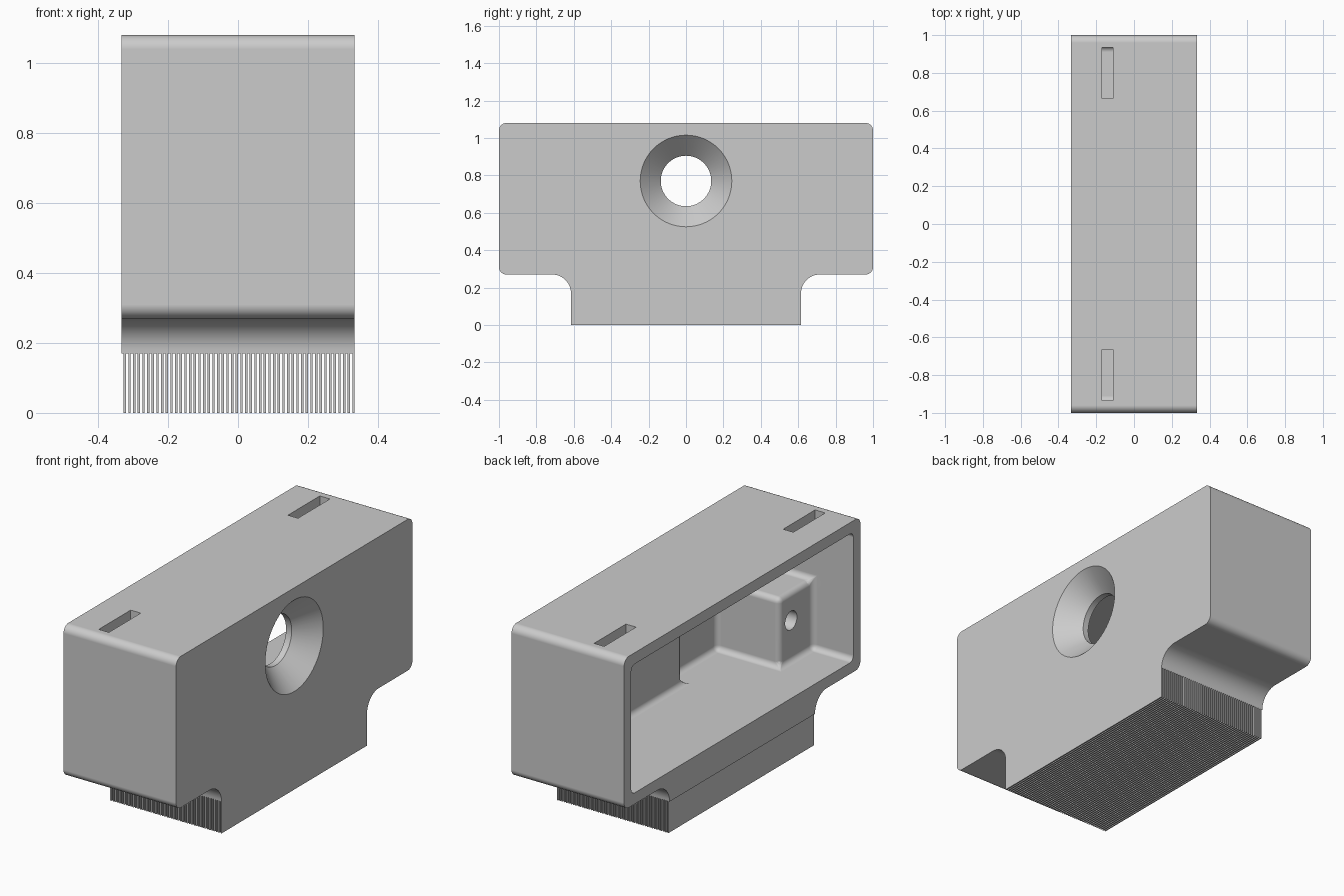
import bpy, bmesh
from math import sin, cos, pi, radians
from mathutils import Vector

old = bpy.data.objects.get("Cube")
if old:
    bpy.data.objects.remove(old, do_unlink=True)

grey = bpy.data.materials.new("plain grey")
grey.use_nodes = True
GREY = (0.6, 0.6, 0.6, 1)
grey.diffuse_color = GREY
grey.node_tree.nodes["Principled BSDF"].inputs["Base Color"].default_value = GREY

HALF = 1 / 3      # half width in x
NECK = 0.615      # half length of the foot in y
NECK_Z = 0.17     # top of the slats


def finish(name, bm):
    bmesh.ops.recalc_face_normals(bm, faces=bm.faces)
    mesh = bpy.data.meshes.new(name)
    bm.to_mesh(mesh)
    bm.free()
    mesh.materials.append(grey)
    obj = bpy.data.objects.new(name, mesh)
    bpy.context.collection.objects.link(obj)
    return obj


def add_box(bm, lo, hi):
    lo, hi = Vector(lo), Vector(hi)
    made = bmesh.ops.create_cube(bm, size=1)["verts"]
    bmesh.ops.scale(bm, vec=hi - lo, verts=made)
    bmesh.ops.translate(bm, vec=(lo + hi) / 2, verts=made)


def box(name, lo, hi):
    bm = bmesh.new()
    add_box(bm, lo, hi)
    return finish(name, bm)


def lathe_x(name, y, z, profile, sides=64):
    """Solid of revolution along x from (x, radius) pairs."""
    bm = bmesh.new()
    rings = [[bm.verts.new((x, y + r * cos(2 * pi * i / sides), z + r * sin(2 * pi * i / sides)))
              for i in range(sides)] for x, r in profile]
    for a, b in zip(rings, rings[1:]):
        for i in range(sides):
            j = (i + 1) % sides
            bm.faces.new((a[i], a[j], b[j], b[i]))
    bm.faces.new(rings[0])
    bm.faces.new(rings[-1])
    return finish(name, bm)


def apply_modifier(obj, mod):
    bpy.ops.object.select_all(action="DESELECT")
    obj.select_set(True)
    bpy.context.view_layer.objects.active = obj
    bpy.ops.object.modifier_apply(modifier=mod.name)


def cut(obj, cutter):
    mod = obj.modifiers.new("cut", "BOOLEAN")
    mod.operation = "DIFFERENCE"
    mod.solver = "EXACT"
    mod.object = cutter
    apply_modifier(obj, mod)
    bpy.data.objects.remove(cutter, do_unlink=True)


def arc(cy, cz, r, start, end, steps=8):
    return [(cy + r * cos(radians(start + (end - start) * i / steps)),
             cz + r * sin(radians(start + (end - start) * i / steps))) for i in range(steps + 1)]


# Housing: half outline in y and z, mirrored and extruded across x
half = [(NECK, NECK_Z)]
half += arc(NECK + 0.1, NECK_Z, 0.1, 180, 90, 12)[1:]
half += arc(0.96, 0.31, 0.04, -90, 0)
half += arc(0.96, 1.04, 0.04, 0, 90)
outline = half + [(-y, z) for y, z in reversed(half)]
bm = bmesh.new()
face = bm.faces.new([bm.verts.new((-HALF, y, z)) for y, z in outline])
side = bmesh.ops.extrude_face_region(bm, geom=[face])["geom"]
bmesh.ops.translate(bm, vec=(2 * HALF, 0, 0),
                    verts=[v for v in side if isinstance(v, bmesh.types.BMVert)])
housing = finish("housing", bm)

# Hollow, open at -x, leaving two screw blocks and a thick wall round the hole
hollow = box("hollow", (-0.6, -0.94, 0.33), (0.285, 0.94, 1.02))
for s in (-1, 1):
    ends = sorted((s * 0.664, s * 1.1))
    cut(hollow, box("screw_block", (-0.09, ends[0], 0.2), (0.5, ends[1], 0.70)))
cut(hollow, box("hole_wall", (0.19, -0.24, 0.2), (0.5, 0.24, 1.2)))
bevel = hollow.modifiers.new("fillet", "BEVEL")
bevel.width = 0.03
bevel.segments = 4
bevel.limit_method = "ANGLE"
apply_modifier(hollow, bevel)
cut(housing, hollow)

# Countersunk hole through the +x wall
cut(housing, lathe_x("countersink", 0, 0.77,
                     [(HALF + 0.01, 0.255), (HALF - 0.11, 0.135), (0, 0.135)]))

# Screw holes in the blocks and strap slots in the roof
for s in (-1, 1):
    cut(housing, lathe_x("screw_hole", s * 0.76, 0.55, [(-0.2, 0.05), (0.2, 0.05)], 32))
    ends = sorted((s * 0.665, s * 0.935))
    cut(housing, box("slot", (-0.17, ends[0], 0.9), (-0.11, ends[1], 1.2)))

bpy.ops.object.select_all(action="DESELECT")
housing.select_set(True)
bpy.context.view_layer.objects.active = housing
bpy.ops.object.shade_smooth_by_angle(angle=radians(30))
weighted = housing.modifiers.new("flat_normals", "WEIGHTED_NORMAL")
weighted.keep_sharp = True

# Foot: a row of thin slats under the housing
COUNT = 50
pitch = 2 * HALF / COUNT
bm = bmesh.new()
for i in range(COUNT):
    x = -HALF + (i + 0.5) * pitch
    add_box(bm, (x, -NECK, 0), (x + pitch / 2, NECK, NECK_Z + 0.002))
finish("foot_slats", bm)
